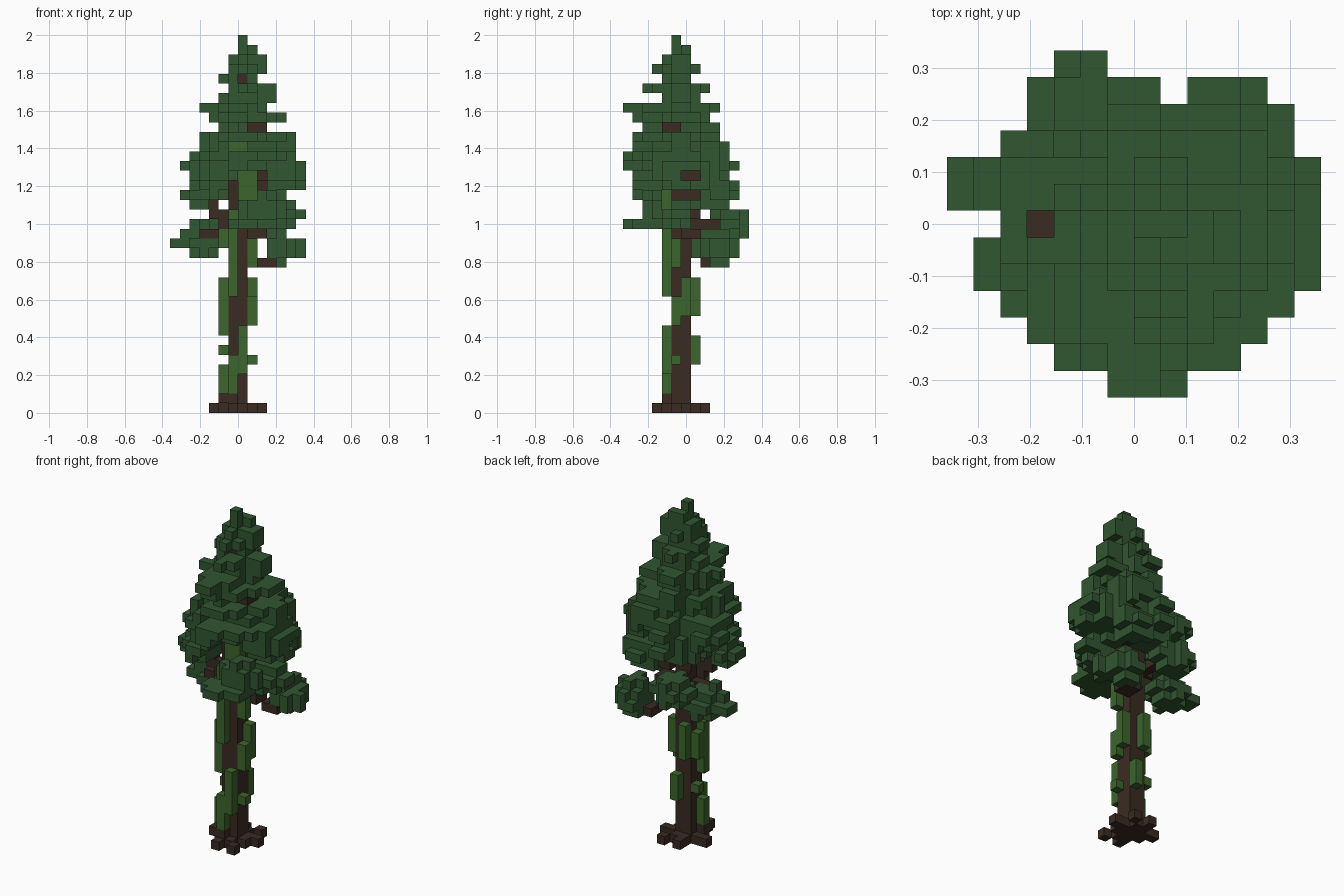
import bpy, bmesh, math, random
from mathutils import Vector

if "Cube" in bpy.data.objects:
    bpy.data.objects.remove(bpy.data.objects["Cube"], do_unlink=True)

random.seed(11)
UNIT = 2 / 39          # edge length of one block


def material(name, colour):
    mat = bpy.data.materials.new(name)
    mat.use_nodes = True
    mat.diffuse_color = (*colour, 1)
    mat.node_tree.nodes["Principled BSDF"].inputs["Base Color"].default_value = (*colour, 1)
    return mat


def box(x0, x1, y0, y1, z0, z1):
    """All blocks in an inclusive range of cells."""
    return {(x, y, z) for x in range(x0, x1 + 1)
            for y in range(y0, y1 + 1) for z in range(z0, z1 + 1)}


def clump(x0, x1, y0, y1, z0, z1):
    """A ragged rounded mass of blocks inside an inclusive range."""
    result = set()
    cx, cy, cz = (x0 + x1) / 2, (y0 + y1) / 2, (z0 + z1) / 2
    rx, ry, rz = (x1 - x0 + 1) / 2, (y1 - y0 + 1) / 2, (z1 - z0 + 1) / 2
    for x, y, z in sorted(box(x0, x1, y0, y1, z0, z1)):
        r = ((x - cx) / rx) ** 2 + ((y - cy) / ry) ** 2 + ((z - cz) / rz) ** 2
        if r < random.uniform(0.9, 1.15):
            result.add((x, y, z))
    return result


def tier(z, x0, x1, y0, y1):
    """One foliage layer around the trunk, its outline broken into branch tips."""
    result = set()
    sectors = 12
    low, high = ((0.7, 1.1), (0.55, 0.95))[z % 2]
    reach = [random.uniform(low, high) for _ in range(sectors)]
    for x, y, z in sorted(box(x0, x1, y0, y1, z, z)):
        u = x / (x1 + 0.5) if x > 0 else x / (x0 - 0.5)
        v = y / (y1 + 0.5) if y > 0 else y / (y0 - 0.5)
        sector = int((math.atan2(y, x) / math.tau + 0.5) * sectors) % sectors
        on_axis = x in (-1, 0) or y in (-1, 0)
        if (u ** 1.6 + v ** 1.6) ** 0.625 < (1.02 if on_axis else reach[sector]):
            result.add((x, y, z))
    return result


def build(name, cells, occupied, mat):
    """Mesh the outer faces of a set of blocks."""
    bm = bmesh.new()
    corners = {}

    def corner(p):
        key = tuple(p)
        if key not in corners:
            corners[key] = bm.verts.new((p[0] * UNIT, (p[1] - 0.5) * UNIT, p[2] * UNIT))
        return corners[key]

    for cell in sorted(cells):
        for axis in range(3):
            a, b = Vector((0, 0, 0)), Vector((0, 0, 0))
            a[(axis + 1) % 3] = 1
            b[(axis + 2) % 3] = 1
            for side in (0, 1):
                neighbour = list(cell)
                neighbour[axis] += 2 * side - 1
                if tuple(neighbour) in occupied:
                    continue
                o = Vector(cell)
                o[axis] += side
                loop = [o, o + a, o + a + b, o + b]
                bm.faces.new([corner(p) for p in (loop if side else loop[::-1])])
    mesh = bpy.data.meshes.new(name)
    bm.to_mesh(mesh)
    bm.free()
    mesh.materials.append(mat)
    obj = bpy.data.objects.new(name, mesh)
    bpy.context.collection.objects.link(obj)


# Trunk, tapering to one block inside the crown
trunk = box(-1, 0, -1, 0, 0, 27) | box(0, 0, -1, -1, 28, 35)

# Flared roots with loose tips
roots = box(-2, 1, -1, 0, 0, 0) | box(-1, 0, -2, 1, 0, 0) | box(-2, -1, -2, -1, 1, 1)
roots |= {(-1, -3, 0), (1, -3, 0), (1, 2, 0), (-1, 2, 0), (2, 0, 0), (-3, 0, 0)}
roots -= trunk

# Branches carrying the clumps
branches = box(-4, -2, 0, 0, 18, 18) | box(1, 2, 0, 1, 18, 18) | box(2, 3, 2, 3, 15, 15)
branches |= box(-3, -3, -1, -1, 20, 21) | box(-2, -2, -1, -1, 19, 20) | box(1, 2, -1, 1, 22, 23)
branches |= box(-1, -1, 1, 3, 19, 19) | box(1, 1, 1, 2, 16, 17) | box(1, 2, 0, 1, 24, 24)
branches |= box(1, 2, -2, -1, 29, 29) | box(1, 2, 1, 1, 20, 20)

# Climbing ivy strips on the four sides of the trunk
ivy = box(-1, -1, -2, -2, 2, 5) | box(0, 0, -2, -2, 4, 8) | box(-1, -1, -2, -2, 12, 20)
ivy |= box(-2, -2, -1, -1, 2, 4) | box(-2, -2, -1, -1, 8, 13) | box(-2, -2, 0, 0, 6, 6)
ivy |= box(-2, -2, 0, 0, 10, 12) | box(-2, -2, -1, -1, 17, 19)
ivy |= box(1, 1, -1, -1, 5, 5) | box(1, 1, -1, -1, 9, 11) | box(1, 1, 0, 0, 10, 13)
ivy |= box(1, 1, -1, -1, 15, 17) | box(0, 1, -2, -2, 21, 24) | box(-1, 0, -2, -2, 27, 27)
ivy |= box(0, 0, 1, 1, 5, 7) | box(-1, -1, 1, 1, 10, 13) | box(0, 0, 1, 1, 17, 18)

# Upper crown: x and y range of each tier, from the tip downwards
tiers = [
    (0, 0, -1, -1), (0, 1, -1, 0), (-1, 2, -2, 0), (-1, 2, -3, 1),
    (-2, 1, -2, 0), (-1, 3, -4, 2), (-2, 3, -2, 1), (-4, 2, -6, 3),
    (-3, 4, -5, 2), (-2, 1, -4, 3), (-4, 5, -5, 3), (-4, 5, -5, 2),
    (-5, 5, -6, 4), (-3, 6, -6, 5), (-3, 6, -5, 4), (-4, 6, -6, 5),
]
leaves = set()
for step, limits in enumerate(tiers):
    leaves |= tier(38 - step, *limits)

# Lower crown: separate clumps around the trunk
for limits in [
    (-6, -2, -3, 0, 21, 23), (-4, -1, -5, -2, 22, 24),   # right side
    (0, 4, -4, -2, 19, 22), (-1, 3, -6, -3, 19, 19),     # front
    (2, 5, -3, 1, 19, 22), (3, 6, -2, 1, 20, 20),        # left side
    (-4, 0, 3, 6, 18, 20), (-3, 1, 1, 3, 22, 23),        # back
    (1, 4, 2, 5, 21, 23), (2, 6, -3, 2, 23, 26),         # back left
    (3, 5, 2, 5, 15, 18), (4, 6, 1, 4, 16, 17),          # low left
    (-6, -2, 0, 3, 16, 18), (-7, -4, 1, 2, 17, 17),      # low right
    (-5, -5, 1, 2, 19, 19), (-6, -3, 0, 3, 24, 26),
    (-4, 0, -5, -2, 25, 27), (0, 4, 1, 4, 25, 28),
]:
    leaves |= clump(*limits)

# Openings in the foliage that show the wood and ivy from the front and the left
gaps = box(-1, -1, -6, -2, 21, 23) | box(0, 1, -6, -3, 22, 24) | box(-3, -3, -6, -2, 20, 21)
gaps |= box(-2, -2, -6, -2, 19, 20) | box(2, 2, -6, -2, 23, 23) | box(2, 2, -6, 6, 24, 24)
gaps |= box(-1, 0, -6, -3, 27, 27) | box(0, 0, -6, -2, 34, 34) | box(3, 6, -2, -1, 29, 29)
gaps |= box(3, 6, 0, 1, 24, 24) | box(3, 6, -1, 1, 22, 22) | box(3, 6, 1, 1, 20, 20)
gaps |= box(-7, 6, 2, 2, 19, 20) | box(-4, -4, 0, 0, 19, 38) | box(2, 6, -2, -2, 21, 22)

# Trim the crown to its plan outline, row by row from front to back
plan = [(-3, 1), (-3, 3), (-5, 5), (-5, 6), (-6, 6), (-6, 6), (-6, 6),
        (-7, 6), (-7, 6), (-6, 5), (-4, 5), (-4, 4), (-3, -2)]
wood = trunk | roots | branches
ivy -= wood
leaves = {c for c in leaves - wood - ivy - gaps
          if plan[c[1] + 6][0] <= c[0] <= plan[c[1] + 6][1]}

bark = material("dark bark", (0.042, 0.024, 0.016))
ivy_green = material("ivy green", (0.044, 0.130, 0.025))
leaf_green = material("needle green", (0.031, 0.092, 0.031))
everything = wood | ivy | leaves
for name, cells, mat in [("trunk", trunk, bark), ("roots", roots, bark),
                         ("branches", branches, bark), ("ivy", ivy, ivy_green),
                         ("foliage", leaves, leaf_green)]:
    build(name, cells, everything, mat)
